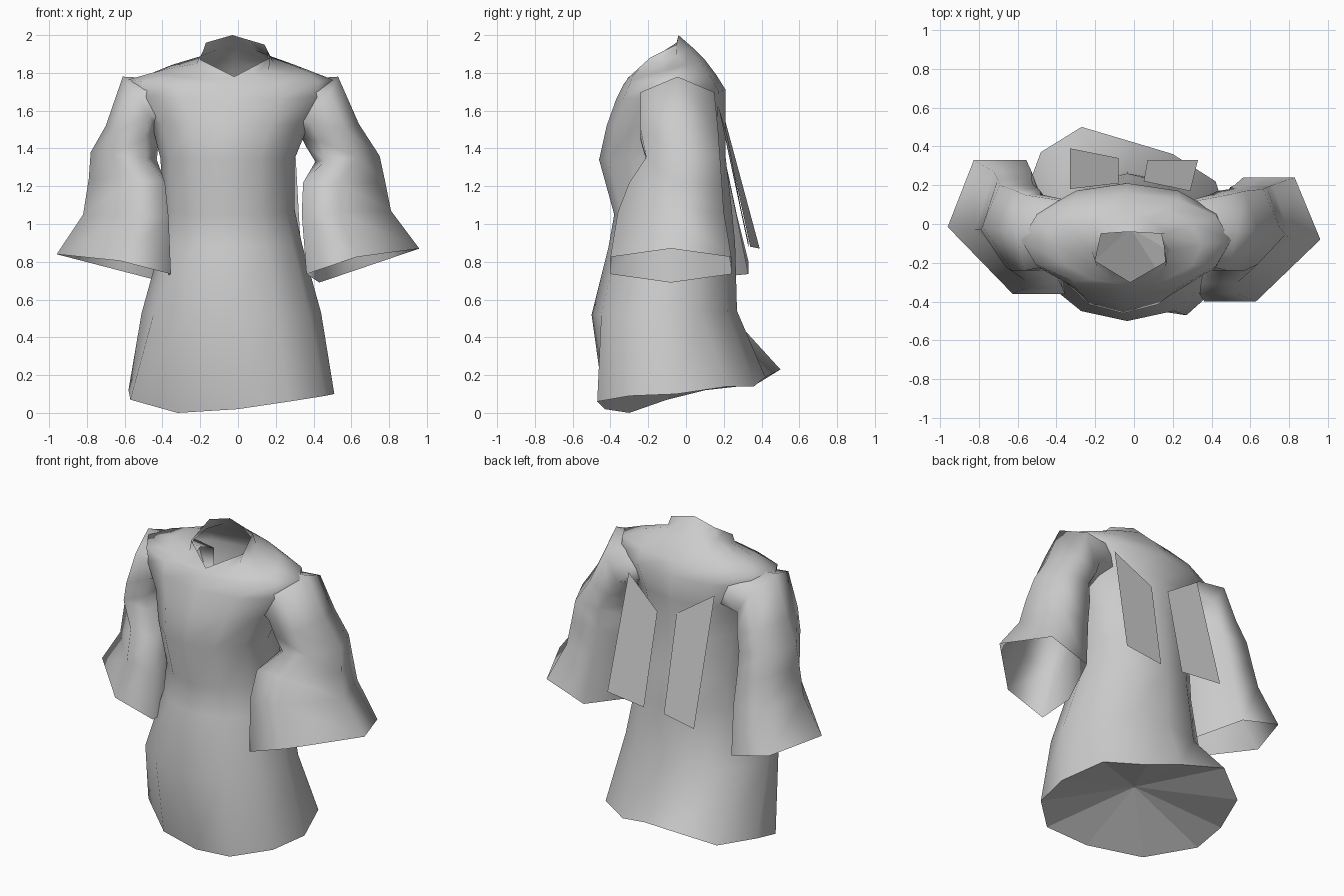
import bpy, bmesh
from math import sin, cos, pi
from mathutils import Vector

cube = bpy.data.objects.get("Cube")
if cube:
    bpy.data.objects.remove(cube)

cloth = bpy.data.materials.new("grey_cloth")
cloth.use_nodes = True
colour = (0.6, 0.6, 0.6, 1)
cloth.diffuse_color = colour
cloth.node_tree.nodes["Principled BSDF"].inputs["Base Color"].default_value = colour


def finish(name, bm):
    mesh = bpy.data.meshes.new(name)
    bmesh.ops.recalc_face_normals(bm, faces=bm.faces)
    bm.to_mesh(mesh)
    bm.free()
    mesh.materials.append(cloth)
    obj = bpy.data.objects.new(name, mesh)
    bpy.context.collection.objects.link(obj)


def loft(rings):
    """Skin a list of equally long point rings with smooth faces."""
    bm = bmesh.new()
    loops = [[bm.verts.new(p) for p in ring] for ring in rings]
    for low, high in zip(loops, loops[1:]):
        n = len(low)
        for i in range(n):
            j = (i + 1) % n
            bm.faces.new((low[i], low[j], high[j], high[i])).smooth = True
    return bm, loops


def body_ring(left, right, front, back, z_front, z_back):
    """Tilted oval, starting at the front and running towards +x."""
    ring = []
    for i in range(12):
        a = 2 * pi * i / 12
        t = (1 - cos(a)) / 2
        x = (left + right) / 2 + (right - left) / 2 * sin(a)
        ring.append((x, front + (back - front) * t, z_front + (z_back - z_front) * t))
    return ring


def sleeve_ring(x_out, z_out, x_in, z_in, front, back, fold):
    """Hexagon from the outer ridge round the back; fold pulls the front inwards."""
    ring = []
    inward = -1 if x_out > 0 else 1
    for i in range(6):
        a = 2 * pi * i / 6
        t = (1 - cos(a)) / 2
        x = x_out + (x_in - x_out) * t
        if i > 3:
            x += inward * fold
        y = (front + back) / 2 + (back - front) / 2 * sin(a) / sin(pi / 3)
        ring.append((x, y, z_out + (z_in - z_out) * t))
    return ring


# Robe body: uneven hem, skirt, waist, chest, shoulders and neck
hem = [(0, -.43, .02), (.27, -.47, .06), (.46, -.3, .09), (.51, -.05, .1),
       (.42, .22, .14), (.2, .36, .14), (0, .42, .19), (-.27, .5, .23),
       (-.48, .37, .15), (-.58, .1, .12), (-.57, -.1, .07), (-.32, -.3, 0)]
sections = [
    (-.51, .44, -.5, .27, .52, .54),
    (-.41, .34, -.41, .26, .88, .9),
    (-.40, .30, -.38, .24, 1.05, 1.1),
    (-.41, .30, -.46, .21, 1.34, 1.35),
    (-.46, .38, -.42, .21, 1.52, 1.56),
    (-.56, .49, -.37, .21, 1.66, 1.71),
    (-.58, .50, -.33, .16, 1.74, 1.79),
    (-.40, .35, -.315, .1, 1.76, 1.87),
    (-.22, .19, -.31, .04, 1.77, 1.93),
]
# Pointed collar, with a midpoint added on every side
corners = [Vector(p) for p in (
    (-.02, -.3, 1.78), (.17, -.19, 1.88), (.14, -.05, 1.95),
    (-.03, -.04, 2), (-.17, -.05, 1.96), (-.2, -.19, 1.87))]
collar = []
for a, b in zip(corners, corners[1:] + corners[:1]):
    collar += [a, (a + b) / 2]
bm, loops = loft([hem] + [body_ring(*s) for s in sections] + [collar])

# Faceted hollow underside
centre = bm.verts.new((-.02, -.02, .24))
for i, v in enumerate(loops[0]):
    after = loops[0][(i + 1) % 12]
    bm.faces.new((after, v, centre))
    bm.edges.get((v, after)).smooth = False
finish("robe_body", bm)

# Flared sleeves, from inside the shoulder to the open cuff
sleeves = {
    "left_sleeve": [
        (.22, 1.76, .22, 1.52, -.18, .1, 0), (.53, 1.78, .34, 1.45, -.24, .15, 0),
        (.64, 1.53, .36, 1.41, -.24, .17, 0), (.75, 1.36, .41, 1.33, -.21, .18, .03),
        (.78, 1.22, .4, 1.22, -.3, .19, .15), (.81, 1.07, .42, 1.05, -.36, .2, .18),
        (.96, .87, .43, .69, -.4, .24, .2)],
    "right_sleeve": [
        (-.24, 1.76, -.24, 1.52, -.18, .1, 0), (-.61, 1.78, -.42, 1.5, -.24, .15, 0),
        (-.7, 1.52, -.42, 1.43, -.24, .18, 0), (-.78, 1.38, -.43, 1.34, -.22, .2, .03),
        (-.79, 1.24, -.44, 1.22, -.29, .23, .14), (-.82, 1.05, -.43, 1.03, -.33, .27, .16),
        (-.96, .84, -.42, .7, -.36, .33, .2)],
}
for name, rings in sleeves.items():
    bm, loops = loft([sleeve_ring(*r) for r in rings])
    finish(name, bm)

# Hanging straps on the back, slanted at the top
straps = {
    "left_strap": [(.29, .17, 1.63), (.05, .22, 1.46), (.07, .33, .88), (.33, .33, .91)],
    "right_strap": [(-.33, .18, 1.65), (-.08, .21, 1.48), (-.08, .34, .88), (-.33, .39, .87)],
}
for name, outline in straps.items():
    bm = bmesh.new()
    bm.faces.new([bm.verts.new(p) for p in outline])
    finish(name, bm)
